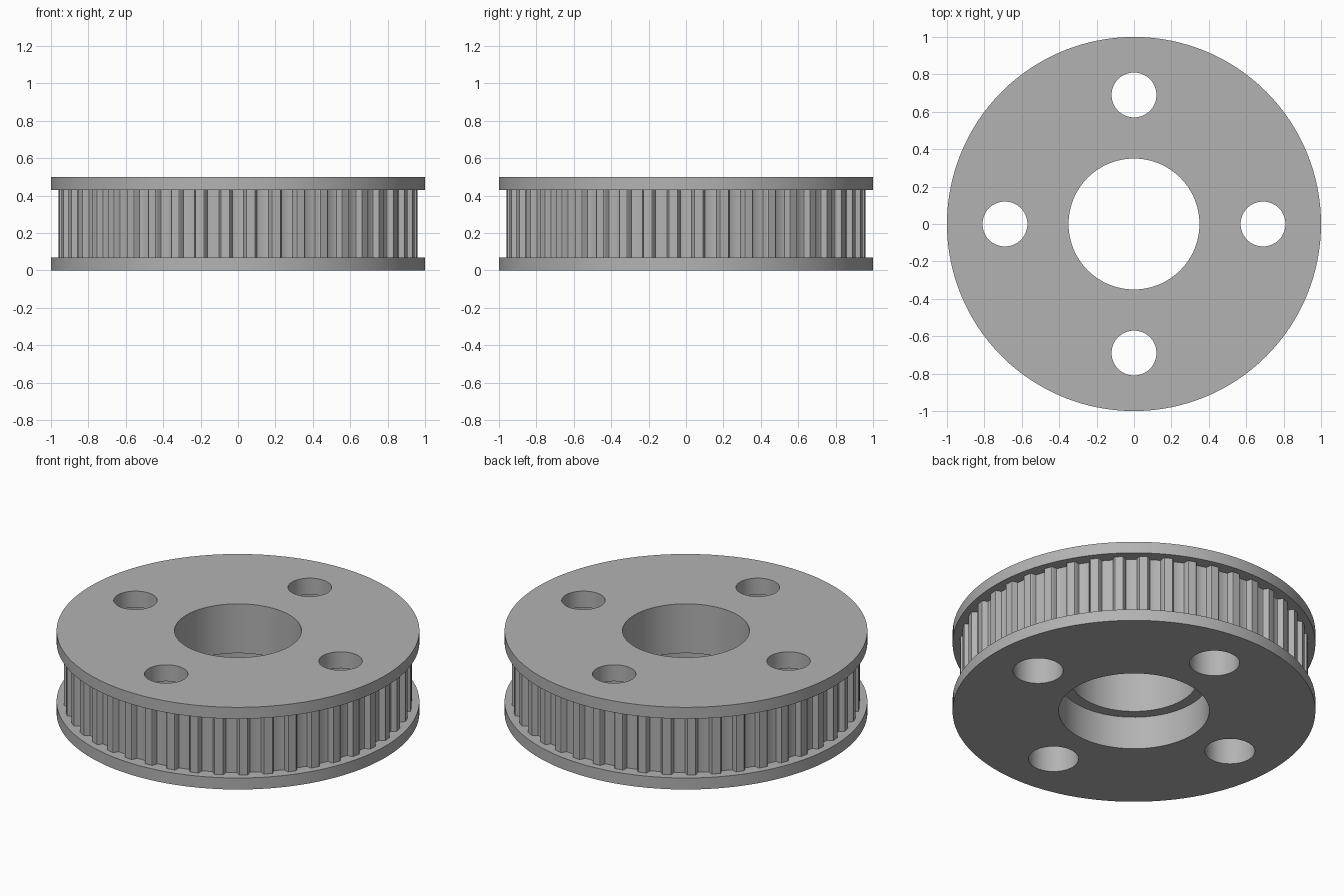
import bpy, bmesh, math
from mathutils import Vector

cube = bpy.data.objects.get("Cube")
if cube:
    bpy.data.objects.remove(cube, do_unlink=True)

HEIGHT, FLANGE = 0.5, 0.07
TEETH, RIM_R = 44, 0.96

metal = bpy.data.materials.new("grey metal")
metal.use_nodes = True
grey = (0.45, 0.45, 0.45, 1)
metal.diffuse_color = grey
metal.node_tree.nodes["Principled BSDF"].inputs["Base Color"].default_value = grey


def circle(r, z, x=0, y=0, n=128):
    return [Vector((x + r * math.cos(2 * math.pi * i / n),
                    y + r * math.sin(2 * math.pi * i / n), z)) for i in range(n)]


def add_solid(bm, loops):
    """Skin a stack of closed loops, listed from bottom to top, and cap it."""
    rings = [[bm.verts.new(p) for p in loop] for loop in loops]
    n = len(rings[0])
    for a, b in zip(rings, rings[1:]):
        for i in range(n):
            j = (i + 1) % n
            bm.faces.new((a[i], a[j], b[j], b[i]))
    bm.faces.new(rings[0][::-1])
    bm.faces.new(rings[-1])


def make_object(name, bm):
    mesh = bpy.data.meshes.new(name)
    bm.to_mesh(mesh)
    bm.free()
    mesh.materials.append(metal)
    obj = bpy.data.objects.new(name, mesh)
    bpy.context.collection.objects.link(obj)
    return obj


def make_part(name, loops):
    bm = bmesh.new()
    add_solid(bm, loops)
    return make_object(name, bm)


def rim_outline(z):
    """Rounded trapezoid grooves, one centred on each axis direction."""
    # half groove: (tangential offset, depth), from mouth to floor
    half = [(0.046, 0), (0.043, 0.002), (0.040, 0.007), (0.033, 0.025),
            (0.030, 0.031), (0.025, 0.033)]
    groove = [(-t, d) for t, d in half] + half[::-1]
    pts = []
    for k in range(TEETH):
        a = 2 * math.pi * k / TEETH
        out = Vector((math.cos(a), math.sin(a), 0))
        side = Vector((-out.y, out.x, 0))
        for t, d in groove:
            radial = math.sqrt(RIM_R ** 2 - t ** 2) - d
            pts.append(out * radial + side * t + Vector((0, 0, z)))
    return pts


# Flanges and toothed rim
top = HEIGHT - FLANGE
parts = [
    make_part("bottom_flange", [circle(1, 0), circle(1, FLANGE)]),
    make_part("toothed_rim", [rim_outline(FLANGE), rim_outline(top)]),
    make_part("top_flange", [circle(1, top), circle(1, HEIGHT)]),
]

# Stepped cutters: centre bore and four bolt holes, each wider underneath
bm = bmesh.new()


def add_bore(wide, narrow, step, x=0, y=0, n=96):
    add_solid(bm, [circle(r, z, x, y, n) for r, z in
                   ((wide, -0.1), (wide, step), (narrow, step), (narrow, 0.6))])


add_bore(0.415, 0.35, 0.2)
for k in range(4):
    a = k * math.pi / 2
    add_bore(0.138, 0.12, 0.4, 0.69 * math.cos(a), 0.69 * math.sin(a), 64)
cutter = make_object("hole_cutter", bm)
cutter.hide_render = True

# Cut every part, then smooth the curved walls
for part in parts:
    bpy.ops.object.select_all(action="DESELECT")
    part.select_set(True)
    bpy.context.view_layer.objects.active = part
    cut = part.modifiers.new("holes", "BOOLEAN")
    cut.operation = "DIFFERENCE"
    cut.solver = "EXACT"
    cut.object = cutter
    bpy.ops.object.modifier_apply(modifier=cut.name)
    bpy.ops.object.shade_smooth_by_angle(angle=math.radians(30))

bpy.data.objects.remove(cutter, do_unlink=True)
